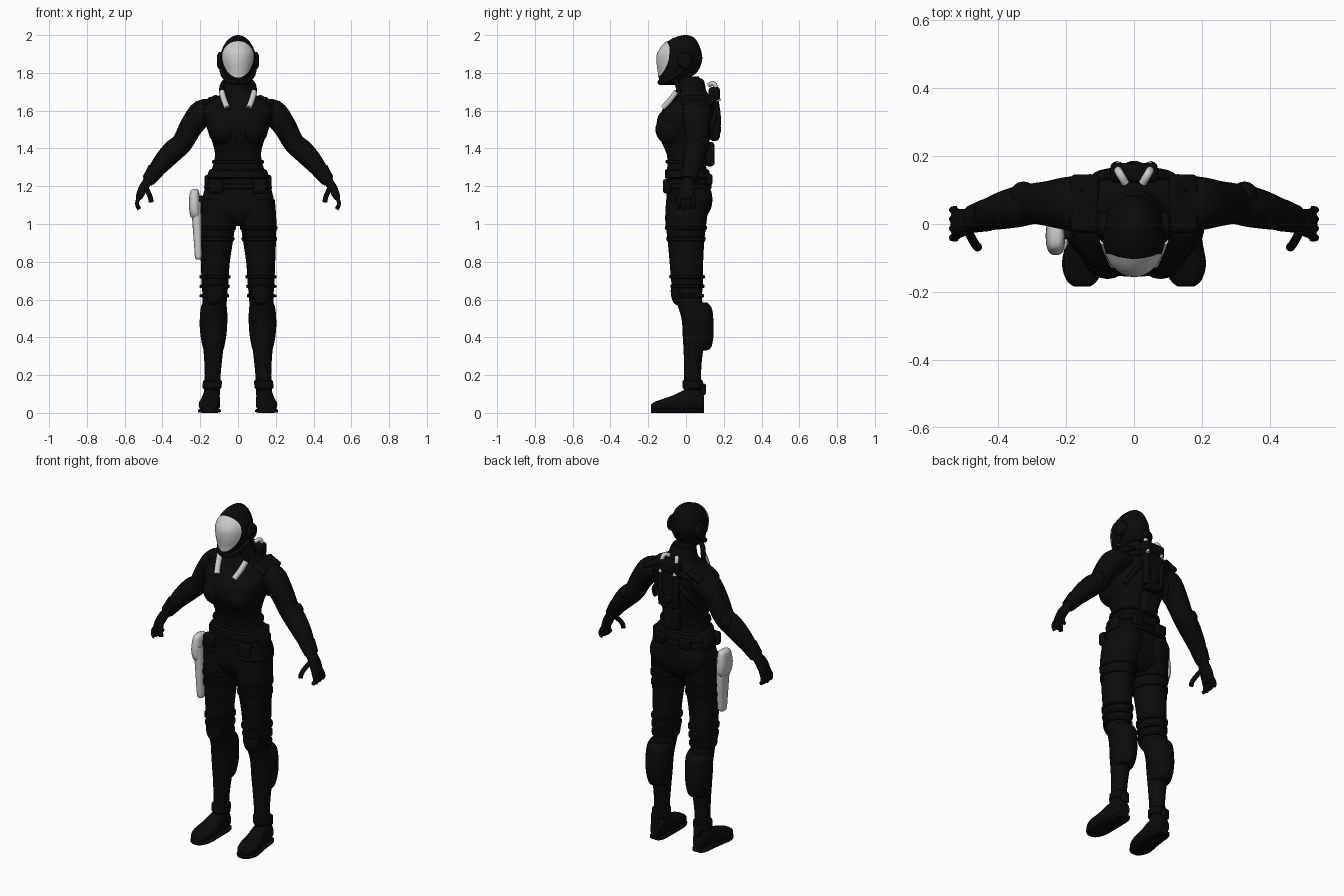
import bpy, bmesh, math
from mathutils import Vector, Matrix
from mathutils.bvhtree import BVHTree

if "Cube" in bpy.data.objects:
    bpy.data.objects.remove(bpy.data.objects["Cube"])

X, Y, Z = Vector((1, 0, 0)), Vector((0, 1, 0)), Vector((0, 0, 1))


def material(name, value):
    mat = bpy.data.materials.new(name)
    mat.use_nodes = True
    color = (value, value, value, 1)
    mat.diffuse_color = color
    mat.node_tree.nodes["Principled BSDF"].inputs["Base Color"].default_value = color
    return mat


BLACK = material("suit black", 0.003)
GREY = material("light grey", 0.6)


def finish(bm, name, mat, mirror=False, angle=40, bevel=0, solid=0):
    bmesh.ops.recalc_face_normals(bm, faces=bm.faces)
    mesh = bpy.data.meshes.new(name)
    bm.to_mesh(mesh)
    bm.free()
    mesh.materials.append(mat)
    mesh.shade_smooth()
    mesh.set_sharp_from_angle(angle=math.radians(angle))
    obj = bpy.data.objects.new(name, mesh)
    bpy.context.scene.collection.objects.link(obj)
    if solid:
        obj.modifiers.new("thickness", "SOLIDIFY").thickness = solid
    if bevel:
        mod = obj.modifiers.new("round edges", "BEVEL")
        mod.width, mod.segments = bevel, 2
    if mirror:
        obj.modifiers.new("mirror", "MIRROR")
    return obj


def smooth_path(rings, steps):
    """Catmull-Rom interpolation of (x, y, z, radius a, radius b) rows."""
    pts = [Vector(r) for r in rings]
    pts = [pts[0]] + pts + [pts[-1]]
    out = []
    for a, b, c, d in zip(pts, pts[1:], pts[2:], pts[3:]):
        for i in range(steps):
            t = i / steps
            out.append(b + (c - a) * (t / 2) + (a * 2 - b * 5 + c * 4 - d) * (t * t / 2)
                       + (b * 3 - a - c * 3 + d) * (t ** 3 / 2))
    return out + [pts[-1]]


def rounded(value, power):
    return math.copysign(abs(value) ** (2 / power), value)


def loft(name, rings, mat=BLACK, normal=None, side=X, power=2, mirror=False, n=28, steps=4):
    """Skin oval sections along a path, with closed ends."""
    path = smooth_path(rings, steps)
    bm = bmesh.new()
    loops = []
    for i, p in enumerate(path):
        ahead, behind = path[min(i + 1, len(path) - 1)], path[max(i - 1, 0)]
        t = normal or (Vector(ahead[:3]) - Vector(behind[:3])).normalized()
        v = t.cross(side).normalized()
        u = v.cross(t)
        loop = []
        for k in range(n):
            a = math.tau * k / n
            loop.append(bm.verts.new(Vector(p[:3]) + u * (p[3] * rounded(math.cos(a), power))
                                     + v * (p[4] * rounded(math.sin(a), power))))
        loops.append(loop)
    for low, high in zip(loops, loops[1:]):
        for k in range(n):
            j = (k + 1) % n
            bm.faces.new((low[k], low[j], high[j], high[k]))
    bm.faces.new(loops[0])
    bm.faces.new(loops[-1])
    return finish(bm, name, mat, mirror)


def tube(name, points, radius, mat=BLACK, mirror=True, side=X):
    return loft(name, [(*p, radius, radius) for p in points], mat, side=side, mirror=mirror, n=12)


def box(name, loc, size, mat=BLACK, mirror=False, bevel=0.008, tilt=0):
    bm = bmesh.new()
    place = Matrix.Translation(loc) @ Matrix.Rotation(tilt, 4, "Y") @ Matrix.Diagonal((*size, 1))
    bmesh.ops.create_cube(bm, size=1, matrix=place)
    return finish(bm, name, mat, mirror, bevel=bevel)


def ball(name, loc, size, mat=BLACK, mirror=False):
    bm = bmesh.new()
    place = Matrix.Translation(loc) @ Matrix.Diagonal((*size, 1))
    bmesh.ops.create_uvsphere(bm, u_segments=24, v_segments=14, radius=1, matrix=place)
    return finish(bm, name, mat, mirror)


def section(rings, z):
    """Section of a vertical loft at one height."""
    rows = sorted(rings, key=lambda r: r[2])
    for a, b in zip(rows, rows[1:]):
        if a[2] <= z <= b[2]:
            return Vector(a).lerp(Vector(b), (z - a[2]) / (b[2] - a[2]))


def band(name, rings, z, height, grow, power=2, mirror=True):
    rows = []
    for k, g in ((-1, 0), (-0.7, grow), (0.7, grow), (1, 0)):
        s = section(rings, z + k * height / 2)
        rows.append((*s[:3], s[3] + g, s[4] + g))
    loft(name, rows, normal=Z, power=power, mirror=mirror, steps=1)


def buckle(name, rings, z, degrees, width, height, power=2, lift=0.012):
    """Open frame on the surface; zero degrees faces the front."""
    a = math.radians(degrees)
    s = section(rings, z)
    out = Vector((math.sin(a), -math.cos(a), 0))
    spot = Vector((s[0] + s[3] * rounded(out.x, power), s[1] + s[4] * rounded(out.y, power), z))
    spot += out * lift
    along = Z.cross(out)
    place = Matrix.Translation(spot) @ Matrix((along, Z, out)).transposed().to_4x4()
    bm = bmesh.new()
    bmesh.ops.create_grid(bm, x_segments=1, y_segments=1, size=0.5,
                          matrix=place @ Matrix.Diagonal((width, height, 1, 1)))
    hole = bm.faces[:]
    bmesh.ops.inset_region(bm, faces=hole, thickness=0.006)
    bmesh.ops.delete(bm, geom=hole, context="FACES")
    finish(bm, name, GREY, mirror=True, solid=0.006)


# Torso, from crotch to neck
torso = [(0, .01, .99, .05, .06), (0, .01, 1.04, .14, .1), (0, .01, 1.1, .19, .115),
         (0, .015, 1.2, .172, .115), (0, .005, 1.28, .142, .105), (0, .003, 1.36, .122, .103),
         (0, -.003, 1.43, .135, .125), (0, -.008, 1.5, .162, .145), (0, 0, 1.57, .18, .148),
         (0, .025, 1.62, .185, .128), (0, .035, 1.66, .14, .105), (0, .03, 1.7, .075, .08),
         (0, .01, 1.78, .055, .06)]
loft("torso", torso, normal=Z, power=2.6, n=40)
ball("bust", (.078, -.07, 1.5), (.08, .092, .085), mirror=True)
ball("buttock", (.09, .06, 1.13), (.09, .08, .11), mirror=True)
band("belt", torso, 1.265, .055, .012, 2.6, False)
band("vest_hem", torso, 1.33, .02, .008, 2.6, False)
band("hip_strap", torso, 1.2, .03, .007, 2.6, False)

# Head: helmet, face plate, jaw and ear discs
helmet = loft("helmet", [(0, -.085, 1.735, .025, .04), (0, -.08, 1.755, .048, .062),
                         (0, -.045, 1.8, .074, .1), (0, -.034, 1.86, .09, .118),
                         (0, -.032, 1.91, .089, .114), (0, -.022, 1.96, .066, .085),
                         (0, -.008, 1.99, .034, .045), (0, -.002, 2, .008, .01)],
              normal=Z, n=48, steps=6)
tree = BVHTree.FromPolygons([v.co for v in helmet.data.vertices],
                            [p.vertices[:] for p in helmet.data.polygons])
bm = bmesh.new()
rows = []
for ring in range(9):
    row = []
    for k in range(40):
        a, r = math.tau * k / 40, ring / 8
        x = .08 * r * math.sin(a) * (1 + .18 * math.cos(a))
        hit, nrm, _, _ = tree.ray_cast(Vector((x, -1, 1.87 + .095 * r * math.cos(a))), Y)
        row.append(bm.verts.new(hit + nrm * .004))
    rows.append(row)
for inner, outer in zip(rows, rows[1:]):
    for k in range(40):
        bm.faces.new((inner[k - 1], inner[k], outer[k], outer[k - 1]))
bmesh.ops.remove_doubles(bm, verts=bm.verts, dist=.0005)
finish(bm, "visor", GREY)
loft("ear_disc", [(.08, -.005, 1.865, .042, .048), (.102, -.005, 1.865, .038, .044),
                  (.11, -.005, 1.865, .024, .028)], normal=X, side=Y, mirror=True, steps=2)
tube("jaw_guard", [(.088, -.01, 1.83), (.075, -.06, 1.785), (.042, -.115, 1.755), (0, -.138, 1.75)],
     .014, side=Z)
tube("jaw_trim", [(.078, -.04, 1.79), (.068, -.075, 1.768)], .006, GREY, side=Z)

# Collar and breathing hoses
loft("collar", [(0, .025, 1.64, .115, .09), (0, .03, 1.69, .088, .078), (0, .028, 1.75, .07, .07),
                (0, .025, 1.77, .062, .06)], normal=Z)
tube("neck_hose", [(.05, -.07, 1.765), (.08, -.045, 1.74), (.084, -.045, 1.69), (.06, -.1, 1.62),
                   (.055, -.12, 1.58)], .014)
tube("hose_sleeve", [(.086, -.048, 1.7), (.073, -.083, 1.655), (.057, -.118, 1.615)], .016, GREY)
box("shoulder_plate", (.145, .06, 1.655), (.09, .17, .03), mirror=True, bevel=.012, tilt=.45)

# Back unit with cross straps and air pipes
box("back_spine", (0, .15, 1.58), (.1, .05, .28), bevel=.015)
box("back_head_block", (0, .15, 1.69), (.14, .06, .07), bevel=.015)
tube("back_canister", [(.05, .155, 1.64), (.05, .165, 1.56), (.045, .16, 1.46)], .02)
ball("back_valve", (0, .16, 1.5), (.035, .026, .035))
box("lumbar_plate", (0, .125, 1.37), (.1, .05, .13), bevel=.015)
tube("air_pipe", [(.025, .12, 1.735), (.04, .145, 1.745), (.047, .158, 1.72), (.047, .172, 1.65)],
     .012, GREY)
tube("back_strap", [(.05, .155, 1.6), (.11, .14, 1.53), (.14, .09, 1.46)], .013)
tube("back_upper_strap", [(.04, .15, 1.67), (.11, .135, 1.64), (.15, .09, 1.66)], .015)

# Arm, elbow cap, wrist cuff and hand
loft("arm", [(.12, .055, 1.6, .075, .05), (.185, .06, 1.59, .08, .07), (.245, .06, 1.52, .068, .062),
             (.295, .06, 1.43, .06, .056), (.345, .05, 1.385, .06, .058), (.405, .035, 1.32, .052, .05),
             (.455, .02, 1.255, .04, .035), (.48, .012, 1.22, .034, .028)], side=Y, mirror=True)
ball("elbow_cap", (.325, .085, 1.42), (.04, .04, .045), mirror=True)
loft("wrist_cuff", [(.435, .026, 1.285, .048, .046), (.475, .015, 1.23, .041, .036)],
     side=Y, mirror=True)
loft("palm", [(.475, .012, 1.23, .03, .024), (.502, .005, 1.19, .04, .024),
              (.522, 0, 1.145, .042, .019), (.526, 0, 1.13, .036, .013)], side=Y, mirror=True, power=2.4)
for i, finger in enumerate(("index", "middle", "ring", "little")):
    y = -.034 + i * .023
    tip = 1.078 + .006 * abs(i - 1)
    tube(finger + "_finger", [(.518, y, 1.15), (.533, y * 1.15, 1.12), (.532, y * 1.2, 1.095),
                              (.522, y * 1.2, tip)], .0105, side=Y)
tube("thumb", [(.49, -.015, 1.2), (.476, -.045, 1.17), (.464, -.064, 1.14), (.46, -.068, 1.115)],
     .013, side=Y)

# Leg with straps, knee pad and calf guard
leg = [(.1, .01, 1.13, .095, .115), (.107, 0, 1.02, .096, .11), (.113, 0, .92, .088, .098),
       (.12, .002, .8, .077, .089), (.122, .007, .68, .07, .083), (.123, .015, .6, .064, .07),
       (.128, .042, .5, .064, .066), (.13, .045, .4, .06, .062), (.131, .038, .31, .05, .05),
       (.134, .035, .2, .042, .045), (.14, .038, .08, .043, .05)]
loft("leg", leg, normal=Z, mirror=True, n=32)
for z in (.98, .92):
    band("thigh_strap", leg, z, .022, .006)
for z in (.72, .67, .62):
    band("knee_strap", leg, z, .02, .009)
    box("strap_clip", (.193, .02, z), (.02, .03, .014), mirror=True, bevel=.003)
ball("knee_pad", (.122, -.045, .645), (.052, .036, .075), mirror=True)
loft("calf_guard", [(.127, .052, .585, .06, .06), (.128, .062, .55, .07, .076),
                    (.13, .065, .47, .073, .081), (.13, .066, .4, .067, .079),
                    (.13, .062, .345, .056, .07), (.13, .056, .33, .05, .05)], normal=Z, mirror=True)

# Boot
boot = [(.14, .095, .055, .028, .035), (.14, .065, .07, .042, .06), (.142, .01, .07, .046, .06),
        (.147, -.06, .052, .052, .044), (.152, -.12, .042, .056, .033), (.153, -.165, .035, .042, .024),
        (.153, -.184, .03, .02, .014)]
loft("boot", boot, normal=-Y, power=2.5, mirror=True)
loft("sole", [(x, y, .011, a + .004, .011) for x, y, _, a, _ in boot],
     normal=-Y, power=4, mirror=True)
box("heel_tab", (.14, .09, .125), (.045, .03, .06), mirror=True)
band("ankle_cuff", leg, .15, .05, .008)

# Pouches and pale buckles
box("hip_pouch", (.115, -.1, 1.2), (.07, .045, .075), mirror=True, bevel=.012)
box("rear_pouch", (.08, .125, 1.235), (.07, .03, .06), mirror=True, bevel=.012)
box("side_pouch", (.158, .02, 1.22), (.04, .09, .08), mirror=True, bevel=.012)
buckle("pouch_buckle", torso, 1.185, 32, .048, .032, 2.6, .03)
buckle("belt_buckle", torso, 1.265, 22, .04, .028, 2.6, .016)
buckle("rear_belt_buckle", torso, 1.29, 165, .03, .02, 2.6, .018)
buckle("rear_hip_buckle", torso, 1.21, 150, .04, .018, 2.6, .03)
for degrees in (-30, 20, 50, 140):
    buckle("thigh_buckle", leg, .98, degrees, .026, .024)
for degrees in (20, 140):
    buckle("lower_thigh_buckle", leg, .92, degrees, .026, .014)

# Holster on the right thigh
loft("holster", [(-.222, -.035, 1.12, .026, .045), (-.217, -.035, 1, .024, .042),
                 (-.212, -.04, .88, .02, .034), (-.21, -.042, .825, .018, .028),
                 (-.21, -.042, .812, .012, .018)], GREY, normal=Z, power=3)
loft("holster_flap", [(-.228, -.03, 1.185, .012, .025), (-.23, -.032, 1.17, .024, .045),
                      (-.231, -.035, 1.11, .029, .056), (-.228, -.035, 1.06, .028, .054),
                      (-.224, -.035, 1.035, .026, .04)], GREY, normal=Z, power=2.6)
box("holster_mount", (-.195, -.02, 1.08), (.03, .05, .14))
